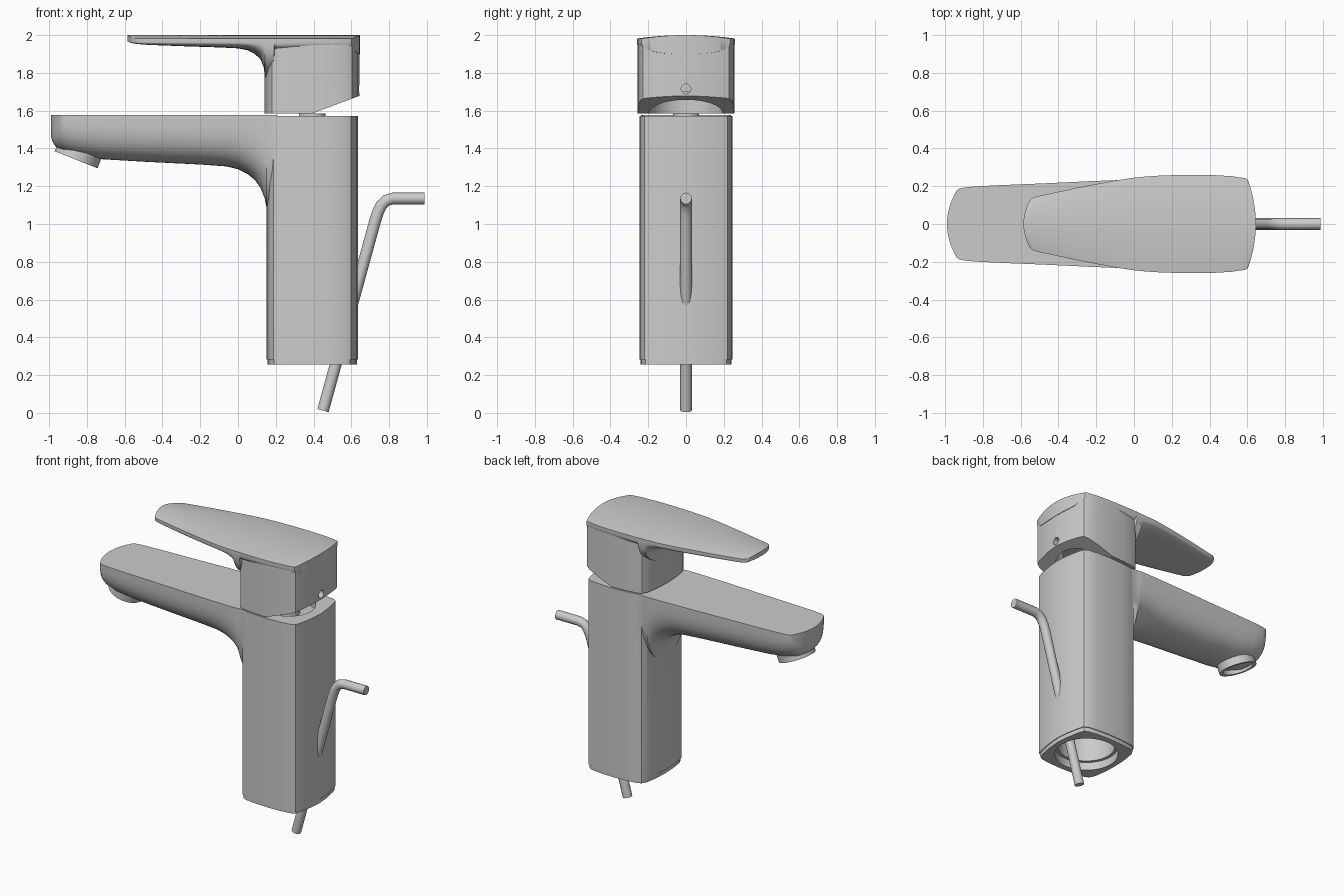
import bpy, bmesh, math
from mathutils import Matrix, Vector

if "Cube" in bpy.data.objects:
    bpy.data.objects.remove(bpy.data.objects["Cube"])

metal = bpy.data.materials.new("grey_metal")
metal.use_nodes = True
GREY = (0.6, 0.6, 0.6, 1)
metal.diffuse_color = GREY
metal.node_tree.nodes["Principled BSDF"].inputs["Base Color"].default_value = GREY


def finish(name, bm):
    """Turn a bmesh into a named object with the metal material."""
    bmesh.ops.remove_doubles(bm, verts=bm.verts, dist=0.0005)
    bmesh.ops.recalc_face_normals(bm, faces=bm.faces)
    mesh = bpy.data.meshes.new(name)
    bm.to_mesh(mesh)
    bm.free()
    mesh.materials.append(metal)
    obj = bpy.data.objects.new(name, mesh)
    bpy.context.collection.objects.link(obj)
    return obj


def activate(obj):
    bpy.ops.object.select_all(action='DESELECT')
    obj.select_set(True)
    bpy.context.view_layer.objects.active = obj


def smooth(obj, angle=32):
    activate(obj)
    bpy.ops.object.shade_smooth_by_angle(angle=math.radians(angle))


def boolean(obj, other, operation='DIFFERENCE'):
    mod = obj.modifiers.new("cut", 'BOOLEAN')
    mod.object, mod.operation, mod.solver = other, operation, 'EXACT'
    activate(obj)
    bpy.ops.object.modifier_apply(modifier=mod.name)
    bpy.data.objects.remove(other)


def cylinder(name, start, end, radius, segments=40):
    a, b = Vector(start), Vector(end)
    axis = b - a
    turn = axis.to_track_quat('Z', 'Y').to_matrix().to_4x4()
    bm = bmesh.new()
    bmesh.ops.create_cone(bm, cap_ends=True, segments=segments, radius1=radius,
                          radius2=radius, depth=axis.length,
                          matrix=Matrix.Translation((a + b) / 2) @ turn)
    return finish(name, bm)


# Half of the column's plan, from the front middle round to the back middle
PLAN = [(.15, 0), (.153, .08), (.162, .15), (.17, .19), (.187, .22), (.215, .232),
        (.3, .243), (.4, .247), (.5, .243), (.57, .234), (.597, .22), (.61, .18),
        (.627, .09), (.635, 0)]
OUTLINE = PLAN + [(x, -y) for x, y in PLAN[-2:0:-1]]
MID = .392


def prism(name, levels, sx=1.0, sy=1.0):
    """Stack scaled copies of the plan at the given (height, scale) levels."""
    bm = bmesh.new()
    rings = [[bm.verts.new((MID + (x - MID) * sx * s, y * sy * s, z)) for x, y in OUTLINE]
             for z, s in levels]
    n = len(OUTLINE)
    for low, high in zip(rings, rings[1:]):
        for i in range(n):
            j = (i + 1) % n
            bm.faces.new((low[i], low[j], high[j], high[i]))
    bm.faces.new(rings[0])
    bm.faces.new(rings[-1])
    return finish(name, bm)


def loft(name, stations, top, crown, edge, power, across=28):
    """Sections along x as (x, half width, underside z, bow of the end)."""
    bm = bmesh.new()
    params = [math.sin(math.pi / 2 * (2 * j / across - 1)) for j in range(across + 1)]
    rows = []
    for x, w, under, bow in stations:
        upper, lower = [], []
        for s in params:
            px, zt = x + bow * s * s, top - crown * s * s
            belly = max(0, 1 - abs(s) ** power) ** (1 / power)
            zb = zt - edge - (top - under - edge) * belly
            upper.append(bm.verts.new((px, w * s, zt)))
            lower.append(bm.verts.new((px, w * s, min(zb, zt))))
        rows.append((upper, lower))
    for (u0, l0), (u1, l1) in zip(rows, rows[1:]):
        for j in range(across):
            bm.faces.new((u0[j], u0[j + 1], u1[j + 1], u1[j]))
            bm.faces.new((l0[j], l1[j], l1[j + 1], l0[j + 1]))
        for j in (0, across):
            bm.faces.new((u0[j], u1[j], l1[j], l0[j]))
    for u, l in (rows[0], rows[-1]):
        for j in range(across):
            bm.faces.new((u[j], l[j], l[j + 1], u[j + 1]))
    return finish(name, bm)


# Body: column joined to the spout, hollow below and recessed on top
body = prism("body", [(.255, .975), (.283, .978), (.283, 1), (1.573, 1)])
spout = loft("spout", [
    (-.99, .165, 1.465, .045), (-.982, .178, 1.435, .044), (-.965, .187, 1.41, .04),
    (-.93, .193, 1.385, .03), (-.85, .199, 1.36, .015), (-.72, .205, 1.343, 0),
    (-.5, .214, 1.33, 0), (-.2, .228, 1.315, 0), (-.06, .233, 1.305, 0),
    (0, .235, 1.29, 0), (.05, .236, 1.265, 0), (.09, .237, 1.232, 0),
    (.12, .237, 1.19, 0), (.14, .237, 1.14, 0), (.152, .236, 1.08, 0),
    (.21, .228, 1.08, 0)], 1.576, 0, 0, 2.7)
boolean(body, spout, 'UNION')
for low, high, radius in ((.2, .31, .2), (.3, 1.3, .18), (1.52, 1.7, .17)):
    boolean(body, cylinder("bore", (MID, 0, low), (MID, 0, high), radius))
smooth(body)

# Aerator: tilted outlet ring under the spout tip
down = Vector((-.37, 0, -.93)).normalized()
outlet = Vector((-.857, 0, 1.34))
aerator = cylinder("aerator", outlet - down * .12, outlet, .122)
boolean(aerator, cylinder("mouth", outlet - down * .03, outlet + down * .05, .098))
smooth(aerator)

# Handle block: hollow, with the underside rising towards the back
block = prism("handle_block", [(1.585, 1), (1.972, 1)], 1.035, 1.035)
slope = math.atan2(.095, .255)
bm = bmesh.new()
bmesh.ops.create_cube(bm, size=1, matrix=Matrix.Translation((MID, 0, 1.585))
                      @ Matrix.Rotation(-slope, 4, 'Y') @ Matrix.Translation((0, 0, -.5)))
boolean(block, finish("slope_cutter", bm))
boolean(block, cylinder("cavity", (MID, 0, 1.5), (MID, 0, 1.84), .195))
boolean(block, cylinder("screw_hole", (.55, 0, 1.715), (.7, 0, 1.715), .026, 20))
smooth(block)

# Lever: crowned blade whose underside flares down into the block
lever = loft("lever", [
    (-.585, .115, 1.968, .028), (-.575, .13, 1.962, .027), (-.55, .142, 1.957, .02),
    (-.48, .155, 1.95, .008), (-.3, .192, 1.942, 0), (-.1, .23, 1.935, 0),
    (0, .245, 1.93, 0), (.05, .25, 1.92, 0), (.09, .253, 1.9, 0), (.12, .255, 1.87, 0),
    (.136, .256, 1.83, 0), (.144, .256, 1.77, 0), (.19, .257, 1.77, 0),
    (.195, .258, 1.9, 0), (.3, .26, 1.9, 0), (.42, .259, 1.9, 0), (.52, .253, 1.9, -.005),
    (.615, .242, 1.9, -.025), (.638, .235, 1.9, -.037), (.645, .226, 1.9, -.04)],
    2.0, .018, .02, 2.2)
smooth(lever)

# Cartridge inside the handle and its seat in the body
for name, low, high, radius in (("cartridge_stem", 1.66, 1.85, .07),
                                ("cartridge_collar", 1.7, 1.85, .15),
                                ("cartridge_seat", 1.5, 1.584, .07)):
    smooth(cylinder(name, (MID, 0, low), (MID, 0, high), radius))

# Lift rod: bent round bar running through the column
curve = bpy.data.curves.new("lift_rod", 'CURVE')
curve.dimensions = '3D'
curve.bevel_depth, curve.bevel_resolution = .031, 4
curve.use_fill_caps = True
path = [(.45, .012), (.727, 1.02), (.742, 1.065), (.76, 1.1), (.785, 1.125),
        (.82, 1.135), (.988, 1.135)]
spline = curve.splines.new('POLY')
spline.points.add(len(path) - 1)
for point, (x, z) in zip(spline.points, path):
    point.co = (x, 0, z, 1)
rod = bpy.data.objects.new("lift_rod", curve)
bpy.context.collection.objects.link(rod)
curve.materials.append(metal)
activate(rod)
bpy.ops.object.convert(target='MESH')
smooth(bpy.context.view_layer.objects.active, 40)
